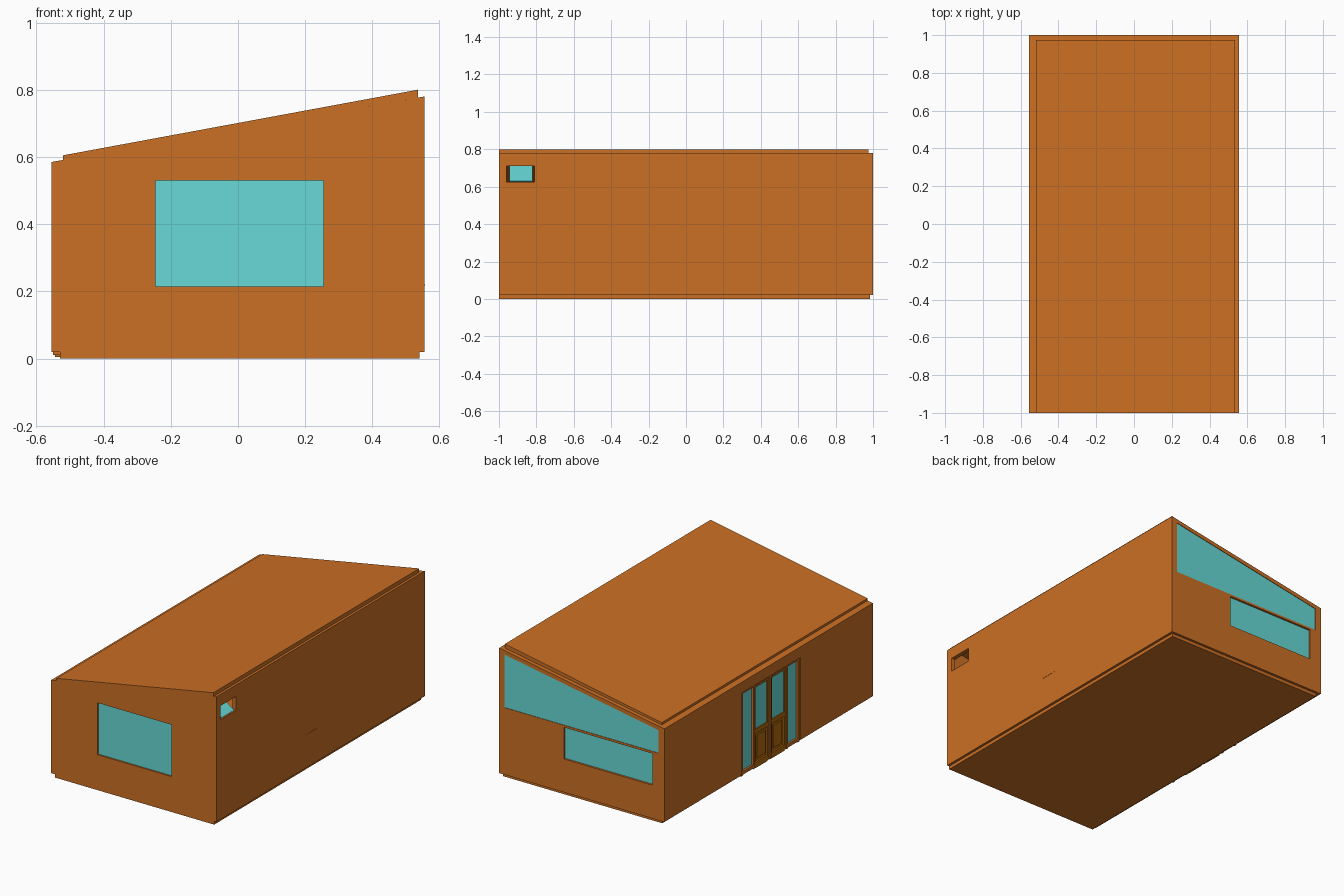
import bpy

if "Cube" in bpy.data.objects:
    bpy.data.objects.remove(bpy.data.objects["Cube"])


def material(name, rgb):
    m = bpy.data.materials.new(name)
    m.diffuse_color = (*rgb, 1)
    m.use_nodes = True
    m.node_tree.nodes["Principled BSDF"].inputs["Base Color"].default_value = m.diffuse_color
    return m


ORANGE = material("orange_paint", (0.597, 0.16, 0.018))
WOOD = material("door_wood", (0.46, 0.15, 0.004))
GLASS = material("cyan_glass", (0.135, 0.70, 0.68))


def prism(name, profile, y0, y1, mat):
    """Extrude an (x, z) profile along y."""
    n = len(profile)
    verts = [(x, y, z) for y in (y0, y1) for x, z in profile]
    faces = [tuple(range(n)), tuple(range(2 * n - 1, n - 1, -1))]
    faces += [(i, i + n, (i + 1) % n + n, (i + 1) % n) for i in range(n)]
    me = bpy.data.meshes.new(name)
    me.from_pydata(verts, [], faces)
    me.materials.append(mat)
    ob = bpy.data.objects.new(name, me)
    bpy.context.collection.objects.link(ob)
    return ob


def box(name, x, y, z, mat):
    return prism(name, [(x[0], z[0]), (x[1], z[0]), (x[1], z[1]), (x[0], z[1])], *y, mat)


def cut(target, cutter):
    """Subtract the cutter, bake the result and remove the cutter."""
    mod = target.modifiers.new("cut", 'BOOLEAN')
    mod.object, mod.operation, mod.solver = cutter, 'DIFFERENCE', 'EXACT'
    bpy.context.view_layer.update()
    dg = bpy.context.evaluated_depsgraph_get()
    target.data = bpy.data.meshes.new_from_object(target.evaluated_get(dg))
    target.modifiers.clear()
    bpy.data.objects.remove(cutter)


# Hollow walls with sloping tops
walls = prism("walls", [(-.555, .02), (.555, .02), (.555, .78), (-.555, .585)], -1, 1, ORANGE)
cut(walls, box("room", (-.515, .53), (-.97, .96), (-.1, 1), ORANGE))

# Window and door openings
TRAPEZOID = [(-.515, .427), (.52, .427), (.52, .75), (-.515, .567)]
cut(walls, box("front_hole", (-.245, .255), (-1.1, -.9), (.215, .53), ORANGE))
cut(walls, prism("gable_hole", TRAPEZOID, .9, 1.1, ORANGE))
cut(walls, box("back_hole", (-.475, .12), (.9, 1.1), (.222, .414), ORANGE))
cut(walls, box("vent_hole", (.5, .6), (-.96, -.81), (.625, .71), ORANGE))
cut(walls, box("door_hole", (-.6, -.5), (-.305, .255), (.01, .52), ORANGE))

# Inset roof and floor slabs, flush with the front
prism("roof", [(-.52, .5911), (.535, .7765), (.535, .80), (-.52, .605)], -1, .975, ORANGE)
box("floor", (-.53, .54), (-1, .985), (0, .022), ORANGE)

# Glass panes
box("front_window", (-.245, .255), (-.99, -.98), (.215, .53), GLASS)
prism("gable_window", TRAPEZOID, .985, .997, GLASS)
box("back_window", (-.475, .12), (.975, .988), (.222, .414), GLASS)

# Small window tilted open on the right wall
prism("tilted_window", [(.545, .625), (.55, .63), (.42, .715), (.415, .71)], -.945, -.82, GLASS)

# Slim ledge low on the right wall
box("right_ledge", (.55, .556), (-.15, -.04), (.217, .221), ORANGE)

# Entrance posts and head rail
for y in (.247, .132, -.027, -.187, -.297):
    box("entrance_post", (-.55, -.52), (y - .008, y + .008), (.01, .52), ORANGE)
box("entrance_head", (-.55, -.52), (-.305, .255), (.508, .52), ORANGE)

# Fixed side lights
for y0, y1 in ((.14, .239), (-.289, -.195)):
    box("side_light", (-.538, -.53), (y0, y1), (.035, .508), GLASS)
    box("side_sill", (-.55, -.52), (y0, y1), (.015, .035), ORANGE)

# Pair of half-glazed doors
for y0, y1 in ((-.019, .124), (-.179, -.035)):
    for a, b in ((y0, y0 + .014), (y1 - .014, y1)):
        box("door_stile", (-.545, -.52), (a, b), (.01, .508), WOOD)
    for a, b in ((.005, .04), (.215, .24), (.495, .508)):
        box("door_rail", (-.545, -.52), (y0 + .014, y1 - .014), (a, b), WOOD)
    box("door_glass", (-.538, -.53), (y0 + .014, y1 - .014), (.24, .495), GLASS)
    box("door_panel", (-.535, -.525), (y0 + .014, y1 - .014), (.04, .215), WOOD)
    box("door_raised_panel", (-.542, -.53), (y0 + .032, y1 - .032), (.06, .195), WOOD)
